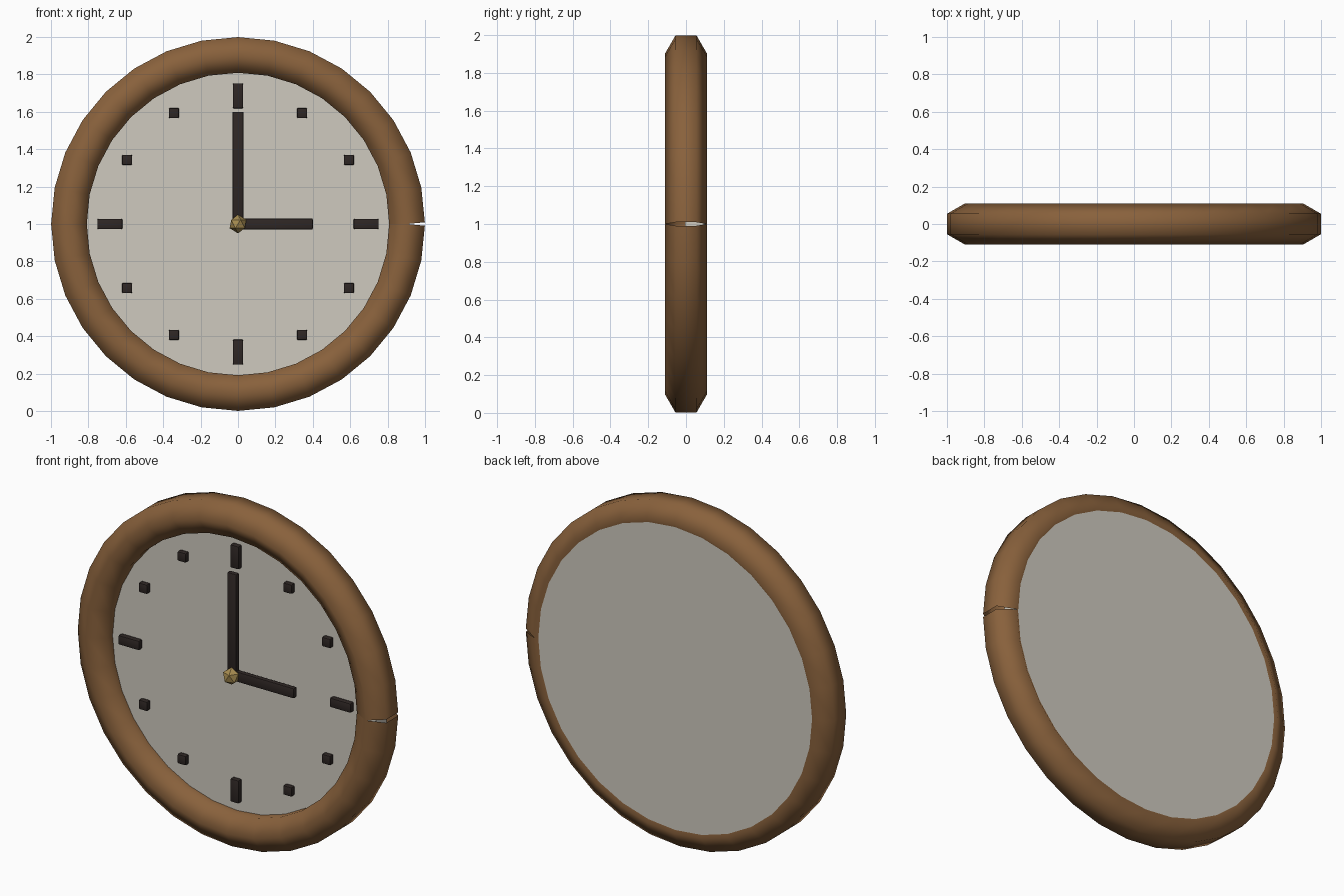
import bpy, bmesh, math
from mathutils import Vector, Matrix

if "Cube" in bpy.data.objects:
    bpy.data.objects.remove(bpy.data.objects["Cube"])

C = Vector((0, 0, 1))


def material(name, rgb):
    m = bpy.data.materials.new(name)
    m.diffuse_color = (*rgb, 1)
    m.use_nodes = True
    m.node_tree.nodes["Principled BSDF"].inputs["Base Color"].default_value = m.diffuse_color
    return m


WOOD = material("wood", (0.25, 0.12, 0.045))
FACE = material("face", (0.62, 0.59, 0.52))
DARK = material("dark", (0.028, 0.02, 0.018))
BRASS = material("brass", (0.38, 0.26, 0.08))


def finish(bm, name, mat, angle=None):
    bmesh.ops.recalc_face_normals(bm, faces=bm.faces)
    me = bpy.data.meshes.new(name)
    bm.to_mesh(me)
    bm.free()
    ob = bpy.data.objects.new(name, me)
    bpy.context.collection.objects.link(ob)
    me.materials.append(mat)
    if angle is not None:
        bpy.ops.object.select_all(action='DESELECT')
        ob.select_set(True)
        bpy.context.view_layer.objects.active = ob
        bpy.ops.object.shade_smooth_by_angle(angle=math.radians(angle))
    return ob


def bar(name, x, z, w, h, y0, y1, bevel=0.007):
    bm = bmesh.new()
    bmesh.ops.create_cube(bm, size=1)
    bmesh.ops.scale(bm, vec=(w, y1 - y0, h), verts=bm.verts)
    bmesh.ops.translate(bm, vec=C + Vector((x, (y0 + y1) / 2, z)), verts=bm.verts)
    bmesh.ops.bevel(bm, geom=bm.edges[:], offset=bevel, segments=2,
                    profile=0.5, affect='EDGES')
    return finish(bm, name, DARK, 40)


# Rim: open hexagonal tube bent into a circle, with a wedge-shaped seam at the right
N, SIDES, R, r = 32, 6, 0.904, 0.11
bm = bmesh.new()
rings = []
for i in range(N + 1):
    a = 2 * math.pi * i / N
    tilt = math.pi / N * ((i == 0) - (i == N))
    centre = C + R * Vector((math.cos(a), 0, math.sin(a)))
    out = Vector((math.cos(a + tilt), 0, math.sin(a + tilt)))
    ring = []
    for k in range(SIDES):
        t = 2 * math.pi * k / SIDES
        ring.append(bm.verts.new(centre + out * r * math.sin(t)
                                 + Vector((0, r * math.cos(t), 0))))
    rings.append(ring)
for p, q in zip(rings, rings[1:]):
    for k in range(SIDES):
        j = (k + 1) % SIDES
        bm.faces.new((p[k], p[j], q[j], q[k]))
finish(bm, "rim", WOOD, 80)

# Dial disc, set toward the back of the rim
bm = bmesh.new()
bmesh.ops.create_cone(bm, cap_ends=True, cap_tris=True, segments=32,
                      radius1=0.9, radius2=0.9, depth=0.105,
                      matrix=Matrix.Translation((0, 0.0475, 1))
                      @ Matrix.Rotation(math.pi / 2, 4, 'X'))
finish(bm, "dial", FACE, 30)

# Hour marks: long at the quarters, small squares between
for h in range(12):
    a = math.radians(30 * h)
    w, t = 0.055, 0.055
    if h % 6 == 0:
        t = 0.135
    elif h % 3 == 0:
        w = 0.135
    bar(f"hour_mark_{h or 12}", 0.685 * math.sin(a), 0.685 * math.cos(a),
        w, t, -0.035, 0.0)

# Hands
bar("minute_hand", 0, 0.295, 0.06, 0.61, -0.06, -0.03)
bar("hour_hand", 0.195, 0, 0.41, 0.06, -0.055, -0.025)

# Centre hub
bm = bmesh.new()
bmesh.ops.create_icosphere(bm, subdivisions=1, radius=0.05,
                           matrix=Matrix.Translation((0, -0.06, 1)))
finish(bm, "hub", BRASS)
